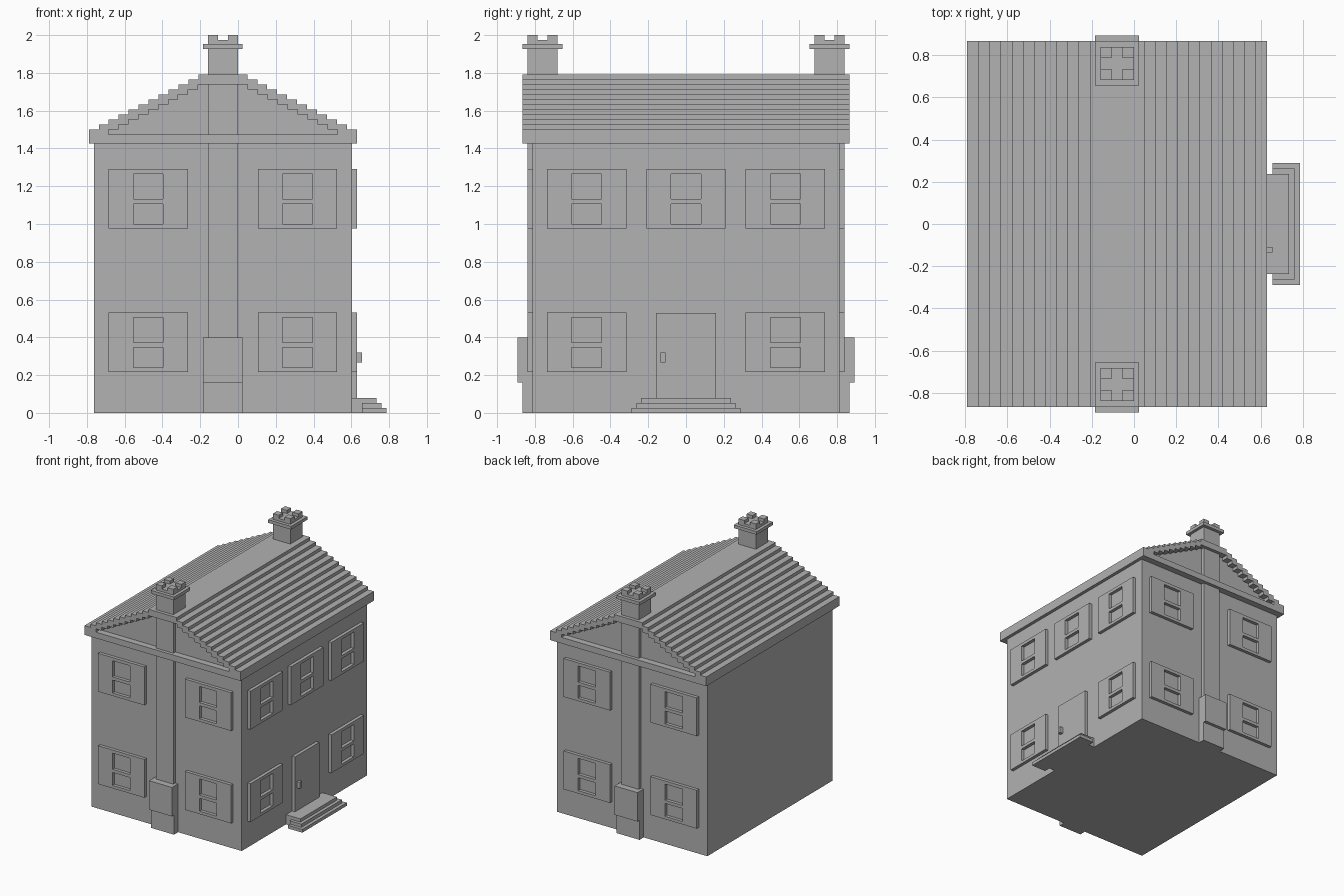
import bpy, bmesh, math

if "Cube" in bpy.data.objects:
    bpy.data.objects.remove(bpy.data.objects["Cube"])

U = 0.0264            # basic step of the model
CX = -0.08            # centre line of the house in x
WALL_Y = 0.8125
WALL_X = 0.603

mat = bpy.data.materials.new("stone_grey")
mat.diffuse_color = (0.445, 0.445, 0.445, 1)
mat.use_nodes = True
mat.node_tree.nodes["Principled BSDF"].inputs["Base Color"].default_value = mat.diffuse_color


def finish(name, bm):
    bmesh.ops.recalc_face_normals(bm, faces=bm.faces)
    me = bpy.data.meshes.new(name)
    bm.to_mesh(me)
    bm.free()
    me.materials.append(mat)
    return add(name, me)


def add(name, me):
    ob = bpy.data.objects.new(name, me)
    bpy.context.collection.objects.link(ob)
    return ob


def box(name, x0, x1, y0, y1, z0, z1):
    bm = bmesh.new()
    bmesh.ops.create_cube(bm, size=1)
    for v in bm.verts:
        v.co.x = x1 if v.co.x > 0 else x0
        v.co.y = y1 if v.co.y > 0 else y0
        v.co.z = z1 if v.co.z > 0 else z0
    return finish(name, bm)


def prism(name, pts, half):
    """Extrude an x-z outline from y = -half to y = half."""
    bm = bmesh.new()
    face = bm.faces.new([bm.verts.new((x, -half, z)) for x, z in pts])
    ext = bmesh.ops.extrude_face_region(bm, geom=[face])
    for v in ext["geom"]:
        if isinstance(v, bmesh.types.BMVert):
            v.co.y = half
    return finish(name, bm)


def stairs(half, base, first, steps):
    """Stepped gable outline, left foot to right foot."""
    left, low = [], base
    for k in range(steps + 1):
        x, top = CX - half + 2 * U * k, first + U * k
        left += [(x, low), (x, top)]
        low = top
    return left + [(2 * CX - x, z) for x, z in reversed(left)]


# Main walls
box("walls", -0.763, WALL_X, -WALL_Y, WALL_Y, 0, 1.425)

# Stepped roof shell, eaves slab and recessed gable infill
outer = stairs(0.71, 1.475, 1.501, 11)
inner = stairs(0.606, 1.475, 1.501, 9)
prism("roof", outer + inner[::-1], 0.866)
box("eaves", CX - 0.71, CX + 0.71, -0.866, 0.866, 1.425, 1.475)
prism("gable_wall", inner, WALL_Y)

# Chimneys at both ends: breast, hearth bulge, stack, cap and corner pots
for s, end in ((-1, "front"), (1, "back")):
    def cbox(name, x0, x1, d0, d1, z0, z1):
        ya, yb = sorted((s * d0, s * d1))
        box(end + "_" + name, CX + x0, CX + x1, ya, yb, z0, z1)
    cbox("chimney_breast", -0.079, 0.079, WALL_Y, 0.839, 0.398, 1.74)
    cbox("chimney_foot", -0.104, 0.104, WALL_Y, 0.866, 0, 0.16)
    cbox("chimney_bulge", -0.104, 0.104, WALL_Y, 0.892, 0.16, 0.398)
    cbox("chimney_stack", -0.079, 0.079, 0.681, 0.839, 1.79, 1.974)
    cbox("chimney_cap", -0.104, 0.104, 0.655, 0.866, 1.927, 1.953)
    for px in (-0.079, 0.026):
        for d in (0.681, 0.786):
            cbox("chimney_pot", px, px + 0.053, d, d + 0.053, 1.974, 2.0)

# Window plate with two open panes, shared by every window
xs = (-0.21, -0.079, 0.079, 0.21)
zs = (0, 0.024, 0.13, 0.156, 0.289, 0.315)
bm = bmesh.new()
grid = [[bm.verts.new((x, 0, z)) for z in zs] for x in xs]
for i in range(3):
    for j in range(5):
        if i == 1 and j in (1, 3):
            continue
        bm.faces.new((grid[i][j], grid[i + 1][j], grid[i + 1][j + 1], grid[i][j + 1]))
ext = bmesh.ops.extrude_face_region(bm, geom=list(bm.faces))
for v in ext["geom"]:
    if isinstance(v, bmesh.types.BMVert):
        v.co.y = -U
first = finish("window", bm)
window_mesh = first.data
bpy.data.objects.remove(first)


def window(name, x, y, z, turn):
    ob = add(name, window_mesh)
    ob.location = (x, y, z)
    ob.rotation_euler.z = math.radians(turn)


for z in (0.216, 0.976):
    for dx in (-0.395, 0.395):
        window("front_window", CX + dx, -WALL_Y, z, 0)
        window("back_window", CX + dx, WALL_Y, z, 180)
    for y in (-0.526, 0, 0.526):
        if y or z > 0.5:
            window("side_window", WALL_X, y, z, 90)

# Door, handle and entrance steps
box("door", WALL_X, 0.629, -0.158, 0.158, 0.079, 0.53)
box("door_handle", 0.629, 0.656, -0.134, -0.108, 0.266, 0.319)
box("top_step", WALL_X, 0.734, -0.237, 0.237, 0, 0.079)
box("middle_step", 0.656, 0.76, -0.263, 0.263, 0, 0.053)
box("bottom_step", 0.656, 0.787, -0.289, 0.289, 0, 0.026)
